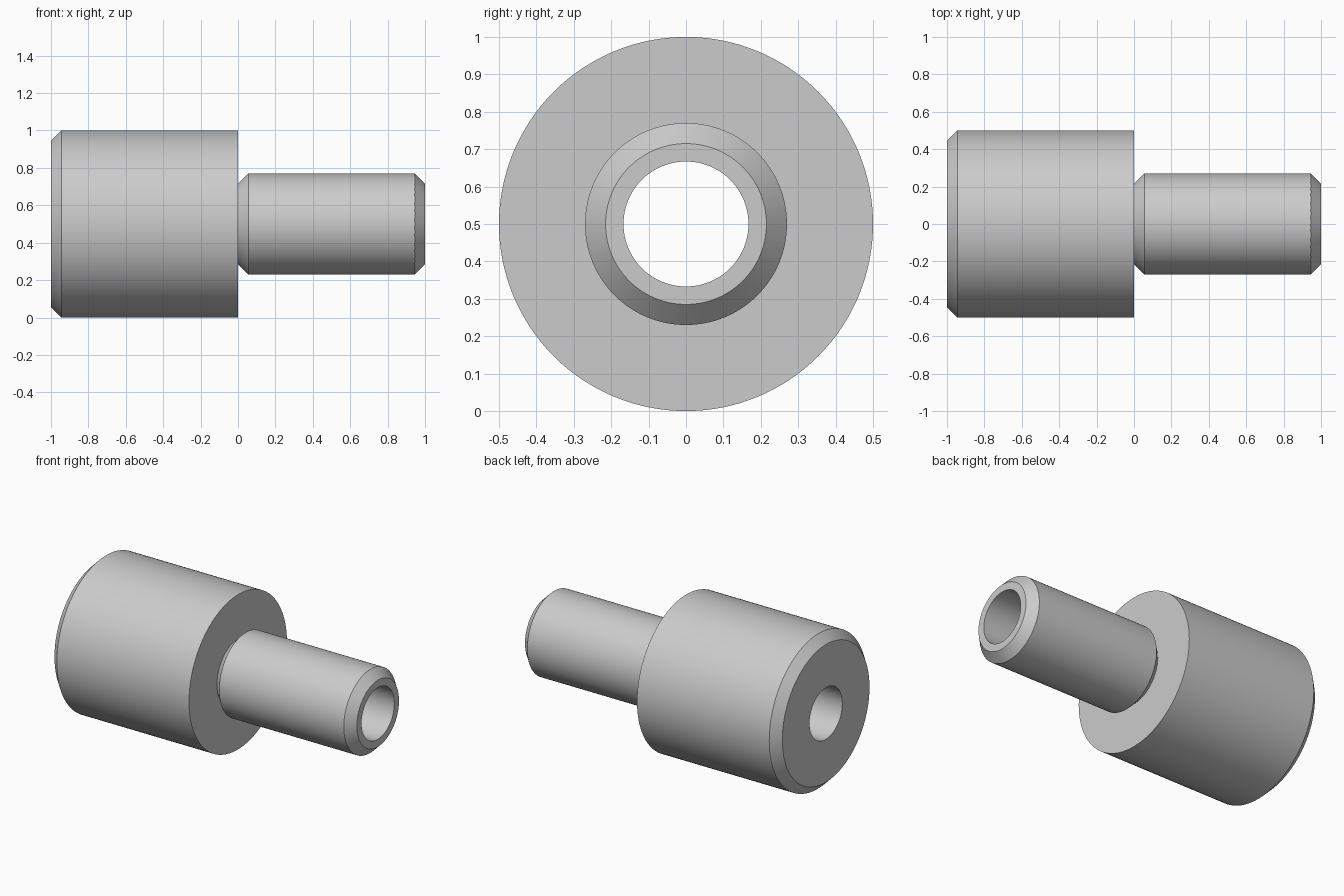
import bpy, bmesh, math
from mathutils import Vector

if "Cube" in bpy.data.objects:
    bpy.data.objects.remove(bpy.data.objects["Cube"], do_unlink=True)

BODY_R, SPIGOT_R, BORE_R = 0.5, 0.27, 0.167
CHAMFER = 0.055
SEGMENTS = 128

# Plain grey metal
grey = bpy.data.materials.new("grey_metal")
grey.use_nodes = True
colour = (0.6, 0.6, 0.6, 1)
grey.diffuse_color = colour
grey.node_tree.nodes["Principled BSDF"].inputs["Base Color"].default_value = colour


def lathe(name, profile, material):
    """Turn a closed (x, radius) outline around the x axis."""
    bm = bmesh.new()
    verts = [bm.verts.new((x, 0, r)) for x, r in profile]
    edges = [bm.edges.new((v, verts[i - 1])) for i, v in enumerate(verts)]
    bmesh.ops.spin(bm, geom=verts + edges, cent=(0, 0, 0), axis=(1, 0, 0),
                   angle=math.tau, steps=SEGMENTS, use_merge=True)
    bmesh.ops.remove_doubles(bm, verts=bm.verts, dist=1e-5)
    bmesh.ops.recalc_face_normals(bm, faces=bm.faces)
    mesh = bpy.data.meshes.new(name)
    bm.to_mesh(mesh)
    bm.free()
    mesh.materials.append(material)
    obj = bpy.data.objects.new(name, mesh)
    bpy.context.collection.objects.link(obj)
    bpy.ops.object.select_all(action="DESELECT")
    obj.select_set(True)
    bpy.context.view_layer.objects.active = obj
    bpy.ops.object.shade_smooth_by_angle(angle=math.radians(30))
    return obj


# Wide body, undercut shoulder, narrow spigot and through bore in one outline
bushing = lathe("stepped_bushing", [
    (-1, BORE_R),
    (-1, BODY_R - CHAMFER),
    (-1 + CHAMFER, BODY_R),
    (0, BODY_R),
    (0, SPIGOT_R - CHAMFER),
    (CHAMFER, SPIGOT_R),
    (1 - CHAMFER, SPIGOT_R),
    (1, SPIGOT_R - CHAMFER),
    (1, BORE_R),
], grey)
bushing.location = Vector((0, 0, BODY_R))
